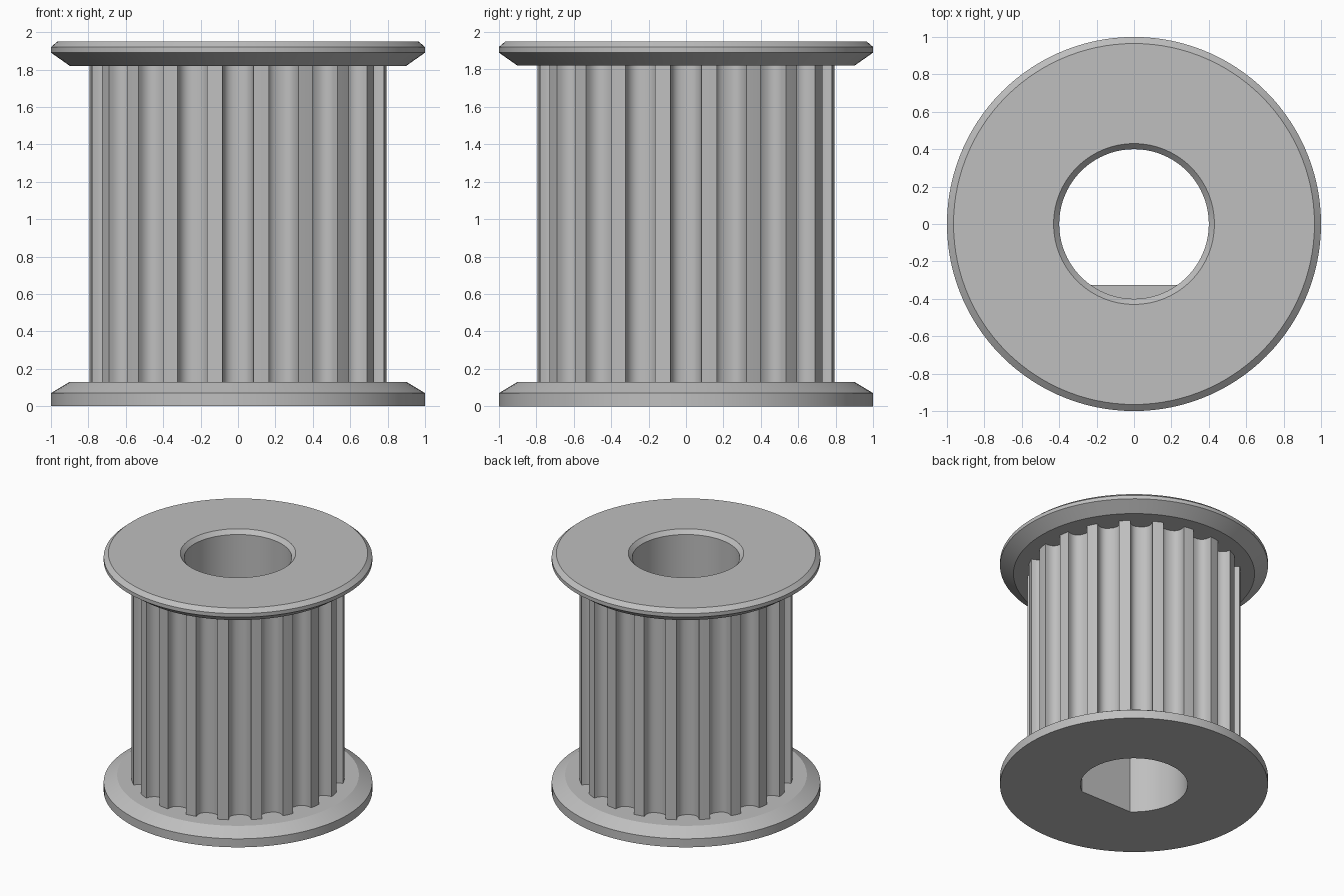
import bpy, bmesh, math

if "Cube" in bpy.data.objects:
    bpy.data.objects.remove(bpy.data.objects["Cube"])

SEGS = 120
TEETH = 20
BORE_R = 0.4
TOOTH_R = 0.797
GROOVE_HALF = 0.083
GROOVE_DEPTH = 0.09
FLANGE_Z0, FLANGE_Z1 = 0.13, 1.82   # inner faces of the two flanges

steel = bpy.data.materials.new("grey_metal")
steel.diffuse_color = (0.52, 0.52, 0.52, 1)
steel.use_nodes = True
steel.node_tree.nodes["Principled BSDF"].inputs["Base Color"].default_value = steel.diffuse_color


def finish(bm, name):
    mesh = bpy.data.meshes.new(name)
    bm.to_mesh(mesh)
    bm.free()
    obj = bpy.data.objects.new(name, mesh)
    bpy.context.collection.objects.link(obj)
    mesh.materials.append(steel)
    bpy.ops.object.select_all(action='DESELECT')
    obj.select_set(True)
    bpy.context.view_layer.objects.active = obj
    bpy.ops.object.shade_smooth_by_angle(angle=math.radians(28))
    return obj


def skin(bm, rings):
    """Join successive closed rings of points with quads."""
    rows = [[bm.verts.new(p) for p in ring] for ring in rings]
    for a, b in zip(rows, rows[1:]):
        n = len(a)
        for i in range(n):
            j = (i + 1) % n
            bm.faces.new((a[i], a[j], b[j], b[i]))
    return rows


def lathe(name, profile):
    bm = bmesh.new()
    angles = [2 * math.pi * i / SEGS for i in range(SEGS)]
    skin(bm, [[(r * math.cos(t), r * math.sin(t), z) for t in angles]
              for r, z in profile])
    return finish(bm, name)


def prism(name, outline, z0, z1, caps):
    bm = bmesh.new()
    low, high = skin(bm, [[(x, y, z) for x, y in outline] for z in (z0, z1)])
    if caps:
        bm.faces.new(low[::-1])
        bm.faces.new(high)
    return finish(bm, name)


# Flanges, open where they meet the drum and the bore wall
lathe("bottom_flange", [(BORE_R, FLANGE_Z0), (BORE_R, 0), (1, 0), (1, 0.07),
                        (0.9, FLANGE_Z0), (0.69, FLANGE_Z0)])
lathe("top_flange", [(0.69, FLANGE_Z1), (0.9, FLANGE_Z1), (1, 1.89), (1, 1.92),
                     (0.965, 1.95), (0.43, 1.95), (BORE_R, 1.917),
                     (BORE_R, FLANGE_Z1)])
lathe("bore_wall", [(BORE_R, FLANGE_Z1), (BORE_R, FLANGE_Z0)])

# Toothed drum: rounded grooves repeated around the axis
outline = []
STEPS = 14
rim = math.sqrt(TOOTH_R ** 2 - GROOVE_HALF ** 2)
for k in range(TEETH):
    a = 2 * math.pi * k / TEETH
    for s in range(STEPS + 1):
        t = math.pi * s / STEPS
        c = math.cos(t)
        side = -math.copysign(abs(c) ** 0.8, c) * GROOVE_HALF
        depth = rim - GROOVE_DEPTH * max(math.sin(t), 0) ** 0.8
        outline.append((depth * math.cos(a) - side * math.sin(a),
                        depth * math.sin(a) + side * math.cos(a)))
    # middle of the tooth land
    m = a + math.pi / TEETH
    outline.append((TOOTH_R * math.cos(m), TOOTH_R * math.sin(m)))
prism("toothed_drum", outline, FLANGE_Z0, FLANGE_Z1, False)

# Flat of the D-shaped lower bore
half = math.acos(0.325 / BORE_R)
arc = [-math.pi / 2 - half + 2 * half * i / 24 for i in range(25)]
prism("bore_flat", [(BORE_R * math.cos(t), BORE_R * math.sin(t)) for t in arc],
      0, 1.0, True)
